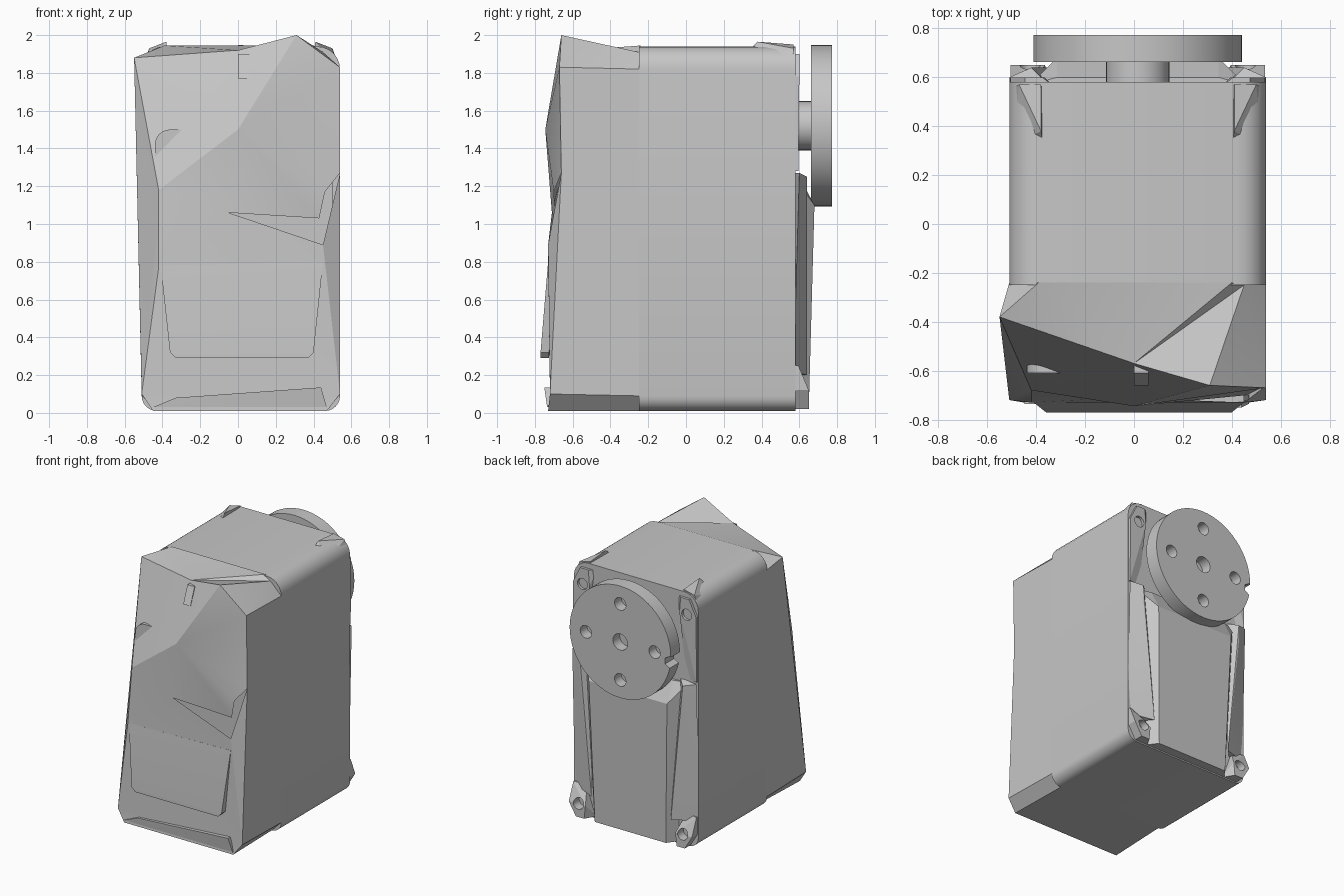
import bpy, bmesh, math
from mathutils import Matrix

if "Cube" in bpy.data.objects:
    bpy.data.objects.remove(bpy.data.objects["Cube"], do_unlink=True)

grey = bpy.data.materials.new("plastic grey")
grey.use_nodes = True
colour = (0.57, 0.57, 0.57, 1)
grey.diffuse_color = colour
grey.node_tree.nodes["Principled BSDF"].inputs["Base Color"].default_value = colour
CX = 0.015  # centre line of the case


def shade(ob, angle):
    bpy.ops.object.select_all(action="DESELECT")
    ob.select_set(True)
    bpy.context.view_layer.objects.active = ob
    bpy.ops.object.shade_smooth_by_angle(angle=math.radians(angle))


def finish(name, bm, angle=30):
    bmesh.ops.recalc_face_normals(bm, faces=bm.faces[:])
    mesh = bpy.data.meshes.new(name)
    bm.to_mesh(mesh)
    bm.free()
    mesh.materials.append(grey)
    ob = bpy.data.objects.new(name, mesh)
    bpy.context.collection.objects.link(ob)
    shade(ob, angle)
    return ob


def hull(name, points):
    bm = bmesh.new()
    for p in points:
        bm.verts.new(p)
    res = bmesh.ops.convex_hull(bm, input=bm.verts[:])
    junk = {g for g in res["geom_interior"] + res["geom_unused"] if isinstance(g, bmesh.types.BMVert)}
    bmesh.ops.delete(bm, geom=list(junk), context="VERTS")
    return finish(name, bm, 10)


def mirrored_hull(name, points):
    for side, s in (("left", 1), ("right", -1)):
        hull(f"{side}_{name}", [(CX + s * (x - CX), y, z) for x, y, z in points])


def rounded_block(name, x0, x1, y0, y1, z0, z1, low_r, top_r):
    # rounded outline extruded along y
    corners = ((x1, z0, -1, -1, low_r, 270), (x1, z1, -1, 1, top_r, 0),
               (x0, z1, 1, 1, top_r, 90), (x0, z0, 1, -1, low_r, 180))
    bm = bmesh.new()
    ring = []
    for x, z, sx, sz, r, start in corners:
        for i in range(7):
            a = math.radians(start + 15 * i)
            ring.append(bm.verts.new((x + sx * r + r * math.cos(a), y0, z - sz * r + r * math.sin(a))))
    face = bm.faces.new(ring)
    ext = bmesh.ops.extrude_face_region(bm, geom=[face], use_keep_orig=True)
    moved = [g for g in ext["geom"] if isinstance(g, bmesh.types.BMVert)]
    bmesh.ops.translate(bm, vec=(0, y1 - y0, 0), verts=moved)
    return finish(name, bm)


def disc(name, x, z, r, y0, y1, segments=24):
    bm = bmesh.new()
    turn = Matrix.Translation((x, (y0 + y1) / 2, z)) @ Matrix.Rotation(math.radians(-90), 4, "X")
    bmesh.ops.create_cone(bm, cap_ends=True, segments=segments, radius1=r,
                          radius2=r, depth=y1 - y0, matrix=turn)
    return finish(name, bm)


def cut(target, cutter):
    # apply the cut, drop the cutter and sharpen the new rims
    mod = target.modifiers.new("cut", "BOOLEAN")
    mod.operation = "DIFFERENCE"
    mod.solver = "EXACT"
    mod.object = cutter
    bpy.context.view_layer.objects.active = target
    bpy.ops.object.modifier_apply(modifier=mod.name)
    bpy.data.objects.remove(cutter, do_unlink=True)
    shade(target, 25)


# Case and the block behind the front cover
rounded_block("main_case", -0.51, 0.54, -0.25, 0.58, 0.01, 1.94, 0.08, 0.12)
rounded_block("inner_block", -0.44, 0.5, -0.61, -0.25, 0.05, 1.5, 0.08, 0.08)

# Folded front cover, one named point per fold
P = dict(
    peak=(-0.55, -0.38, 1.88), dip=(0, -0.57, 1.92), crest=(0.31, -0.66, 2.0),
    shoulder=(0.54, -0.67, 1.83), top_l=(0.45, -0.25, 1.91), back_r=(-0.39, -0.24, 1.945),
    back_l=(0.4, -0.24, 1.945), waist=(-0.42, -0.68, 1.18),
    nose=(0, -0.745, 1.5), side=(0.54, -0.66, 1.27), notch=(0.46, -0.7, 1.17),
    lip=(-0.05, -0.71, 1.06), lip_l=(0.43, -0.69, 1.03), flap=(0.45, -0.73, 0.89),
    mid=(-0.42, -0.73, 0.77), foot_r=(-0.51, -0.72, 0.1), base_r=(-0.45, -0.73, 0.01),
    base_l=(0.47, -0.73, 0.01), foot_l=(0.54, -0.72, 0.1), rear_r=(-0.51, -0.24, 1.82),
    rear_foot=(-0.51, -0.24, 0.09), under_r=(-0.43, -0.24, 0.01), under_l=(0.46, -0.24, 0.01),
    wall_foot=(0.54, -0.24, 0.09), wall_top=(0.54, -0.24, 1.82))
top_folds = [
    "peak back_r rear_r", "peak dip back_r", "dip back_l back_r", "dip crest top_l",
    "dip top_l back_l", "crest shoulder top_l", "shoulder wall_top top_l"]
front_folds = [
    "peak waist dip", "dip waist nose", "dip nose crest", "crest nose shoulder",
    "shoulder nose side", "nose notch side", "nose lip_l notch", "nose lip lip_l",
    "nose waist lip", "waist mid lip", "lip mid flap", "waist foot_r mid",
    "mid foot_r foot_l flap", "foot_r base_r base_l foot_l", "flap foot_l side"]
side_folds = [
    "peak foot_r waist", "peak rear_r rear_foot foot_r",
    "foot_l wall_foot wall_top shoulder side", "foot_r rear_foot under_r base_r",
    "foot_l base_l under_l wall_foot", "base_r under_r under_l base_l"]
bm = bmesh.new()
V = {k: bm.verts.new(p) for k, p in P.items()}
for fold in top_folds + front_folds + side_folds:
    bm.faces.new([V[k] for k in fold.split()])
finish("front_cover", bm, 26)

# Raised front panel, bottom lip and small tab
hull("front_panel", [(x, y + d, z) for x, y, z in (
    (-0.33, -0.77, 0.29), (-0.36, -0.77, 0.32), (0.37, -0.77, 0.29), (0.4, -0.77, 0.32),
    (0.45, -0.73, 0.8), (-0.41, -0.73, 0.78)) for d in (0, 0.045)])
hull("bottom_lip", [(x, y, z) for x, z, front in (
    (-0.45, 0.03, -0.735), (0.47, 0.03, -0.735), (0.44, 0.135, -0.75), (-0.33, 0.08, -0.74))
    for y in (front, -0.7)])
hull("front_tab", [(x, y, z) for x in (0, 0.06) for y, z in (
    (-0.57, 1.9), (-0.61, 1.9), (-0.66, 1.77), (-0.6, 1.77))])

# Rear cover between the screw corners
hull("rear_cover", [(CX + s * x, y, z) for s in (1, -1) for x, y, z in (
    (0.3, 0.65, 0.02), (0.33, 0.68, 1.1), (0.33, 0.6, 1.25),
    (0.36, 0.57, 0.02), (0.44, 0.57, 1.25))])

# Sloped strips beside the rear cover
mirrored_hull("rear_strip", [(0.54, 0.57, 0.22), (0.54, 0.6, 1.27), (0.45, 0.64, 1.25),
                             (0.45, 0.64, 1.12), (0.38, 0.57, 1.27), (0.35, 0.64, 0.2), (0.42, 0.57, 0.2)])

# Top corner tabs
mirrored_hull("top_tab", [(0.4, 0.31, 1.9), (0.52, 0.32, 1.84), (0.41, 0.38, 1.965), (0.41, 0.57, 1.95),
                          (0.5, 0.57, 1.93), (0.54, 0.56, 1.82), (0.4, 0.57, 1.75)])

# Screw bosses with holes
for end, z, edge, tall, front in (("lower", 0.12, 0.02, 0.25, 0.65), ("upper", 1.78, 1.9, 1.28, 0.6)):
    for side, s in (("left", 1), ("right", -1)):
        out, inn = CX + s * 0.52, CX + s * 0.34
        rim = CX + s * 0.46
        boss = hull(f"{end}_{side}_boss", [
            (rim, 0.56, edge), (rim, front, edge), (inn, 0.56, edge), (inn + s * 0.05, front, edge),
            (out, front, z), (out, 0.56, z), (out, 0.56, tall), (out, 0.595, tall),
            (inn + s * 0.08, 0.57, tall), (inn + s * 0.04, front, z)])
        cut(boss, disc("boss_cutter", CX + s * 0.44, z, 0.042, 0.57, 0.75, 16))

# Output shaft and round horn
HZ = 1.52
disc("shaft", CX, HZ, 0.13, 0.55, 0.68, 32)
horn = disc("horn", CX, HZ, 0.427, 0.662, 0.772, 64)
cut(horn, disc("centre_cutter", CX, HZ, 0.062, 0.69, 0.8))
for i in range(4):
    a = i * math.pi / 2
    cut(horn, disc("ring_cutter", CX + 0.29 * math.cos(a), HZ + 0.29 * math.sin(a), 0.048, 0.69, 0.8))
a = math.radians(186)
cut(horn, disc("notch_cutter", CX + 0.42 * math.cos(a), HZ + 0.42 * math.sin(a), 0.045, 0.6, 0.8, 6))
